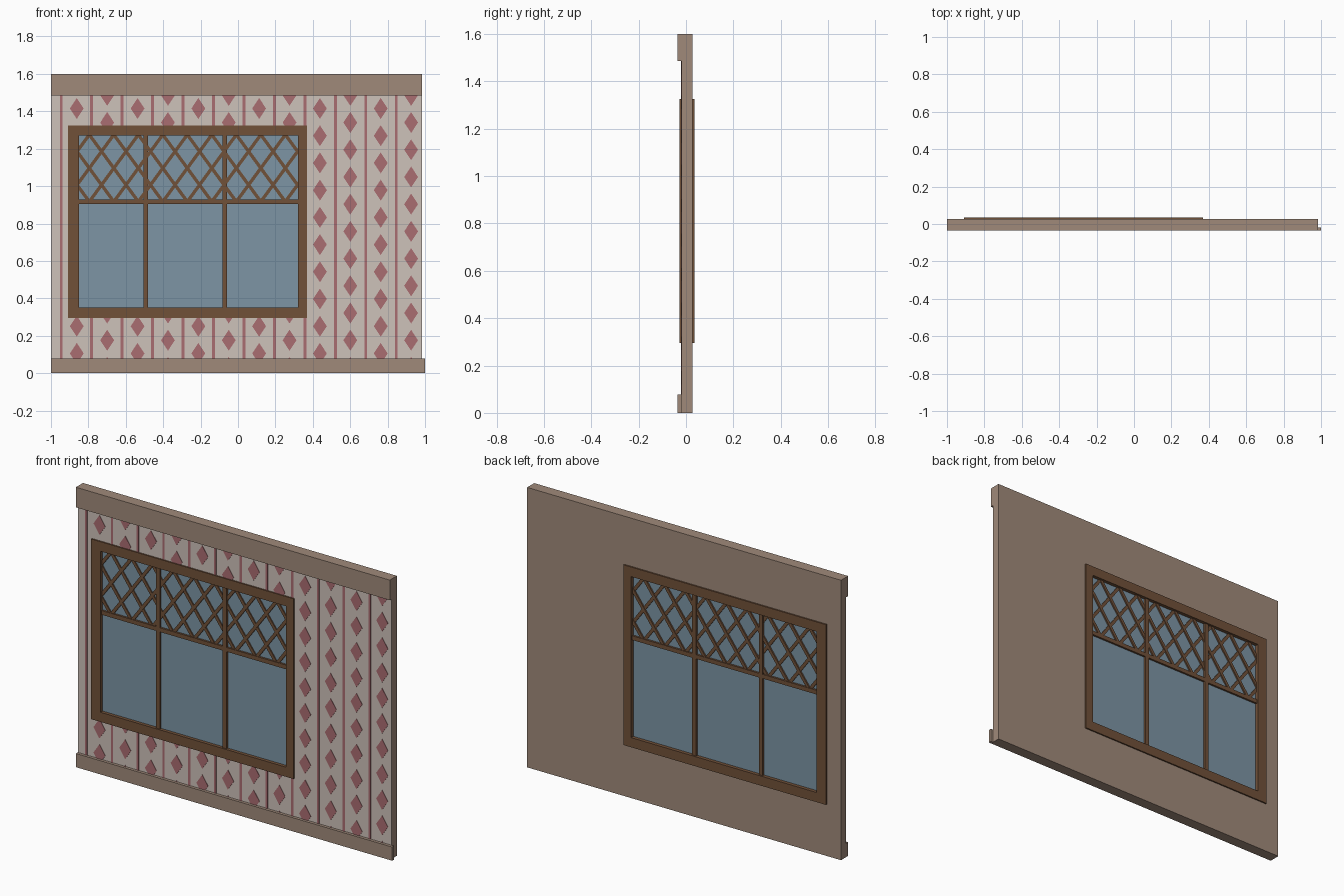
import bpy, bmesh

if "Cube" in bpy.data.objects:
    bpy.data.objects.remove(bpy.data.objects["Cube"])

def mat(name, r, g, b):
    lin = lambda c: ((c / 255 + 0.055) / 1.055) ** 2.4
    m = bpy.data.materials.new(name)
    m.diffuse_color = (lin(r), lin(g), lin(b), 1)
    m.use_nodes = True
    m.node_tree.nodes["Principled BSDF"].inputs["Base Color"].default_value = m.diffuse_color
    return m

TAUPE = mat("taupe_trim", 160, 138, 122)
PAPER = mat("pale_wallpaper", 206, 194, 186)
ROSE = mat("rose_pattern", 170, 109, 113)
WOOD = mat("brown_wood", 113, 81, 57)
GLASS = mat("blue_glass", 125, 149, 165)

def finish(bm, name, *mats):
    bmesh.ops.recalc_face_normals(bm, faces=bm.faces)
    me = bpy.data.meshes.new(name)
    bm.to_mesh(me)
    bm.free()
    for m in mats:
        me.materials.append(m)
    ob = bpy.data.objects.new(name, me)
    bpy.context.collection.objects.link(ob)
    return ob

def prism(bm, pts, y0, y1):
    """Extrude an x-z outline from y0 to y1."""
    a = [bm.verts.new((x, y0, z)) for x, z in pts]
    b = [bm.verts.new((x, y1, z)) for x, z in pts]
    bm.faces.new(a)
    bm.faces.new(b[::-1])
    n = len(pts)
    for i in range(n):
        j = (i + 1) % n
        bm.faces.new((a[i], b[i], b[j], a[j]))

def rect(x0, x1, z0, z1):
    return [(x0, z0), (x1, z0), (x1, z1), (x0, z1)]

def box(name, m, x0, x1, z0, z1, y0, y1):
    bm = bmesh.new()
    prism(bm, rect(x0, x1, z0, z1), y0, y1)
    return finish(bm, name, m)

def ring(name, outer, inner, y0, y1, *mats):
    """Rectangular slab with a rectangular opening."""
    bm = bmesh.new()
    loops = [[bm.verts.new((x, y, z)) for x, z in rect(*r)]
             for r, y in ((outer, y0), (inner, y0), (inner, y1), (outer, y1))]
    for k in range(4):
        p, q = loops[k], loops[(k + 1) % 4]
        for i in range(4):
            j = (i + 1) % 4
            bm.faces.new((p[i], p[j], q[j], q[i]))
    return finish(bm, name, *mats)

# wall with window opening, wallpaper on the front faces
FRONT, BACK = -0.019, 0.028
wall = ring("wall", (-1, 0.985, 0, 1.6), (-0.88, 0.345, 0.32, 1.3), FRONT, BACK, TAUPE, PAPER)
for p in wall.data.polygons:
    p.material_index = 1 if p.normal.y < -0.5 else 0

# top and bottom trim
box("top_trim", TAUPE, -1, 0.985, 1.485, 1.6, -0.036, FRONT)
box("baseboard", TAUPE, -1, 1.0, 0, 0.078, -0.036, FRONT)

# wallpaper pattern: clear height bands in each column
def bands(x):
    if -0.91 < x < 0.37:
        return [(0.075, 0.3), (1.32, 1.488)]
    return [(0.075, 1.488)]

def diamond(cx, cz, lo, hi, hw=0.037, hh=0.056):
    """Diamond outline clipped to lo..hi in height."""
    zs = sorted({min(max(z, lo), hi) for z in (cz - hh, cz, cz + hh)})
    if len(zs) < 2 or zs[-1] - zs[0] < 0.002:
        return None
    w = [hw * max(0, 1 - abs(z - cz) / hh) for z in zs]
    right = [(cx + d, z) for d, z in zip(w, zs)]
    left = [(cx - d, z) for d, z in zip(w, zs) if d > 1e-5]
    return right + left[::-1]

stripes, diamonds = bmesh.new(), bmesh.new()
for i in range(12):
    sx, dx = -0.946 + i * 0.163, -0.862 + i * 0.1625
    for lo, hi in bands(sx):
        prism(stripes, rect(sx - 0.007, sx + 0.007, lo, hi), FRONT - 0.002, FRONT + 0.001)
    for lo, hi in bands(dx):
        for k in range(-1, 11):
            pts = diamond(dx, (1.34 if i % 2 else 1.415) - k * 0.1455, lo, hi)
            if pts:
                prism(diamonds, pts, FRONT - 0.002, FRONT + 0.001)
finish(stripes, "wallpaper_stripes", ROSE)
finish(diamonds, "wallpaper_diamonds", ROSE)

# window frame, glass, mullions and transom
X0, X1, Z0, Z1 = -0.85, 0.322, 0.35, 1.27
ring("window_frame", (-0.91, 0.37, 0.295, 1.325), (X0, X1, Z0, Z1), -0.027, 0.036, WOOD)
box("window_glass", GLASS, X0 - 0.01, X1 + 0.01, Z0 - 0.01, Z1 + 0.01, -0.008, 0.016)
for n, x in (("left", -0.492), ("right", -0.071)):
    box(n + "_mullion", WOOD, x - 0.012, x + 0.012, Z0, Z1, -0.020, 0.028)
box("transom", WOOD, X0, X1, 0.905, 0.929, -0.019, 0.027)

# diagonal lattice in the upper panes
lattice = bmesh.new()
LOW, HIGH, PITCH, W = 0.917, 1.275, 0.131, 0.011
for s, off in ((1, 0.0), (-1, 0.002)):
    run = s * 2 * PITCH
    for i in range(-3, 13):
        c = -0.795 + i * PITCH
        ts = sorted(((X0 - 0.01 - c) / run, (X1 + 0.01 - c) / run))
        t0, t1 = max(0, ts[0]), min(1, ts[1])
        if t1 - t0 < 0.02:
            continue
        xa, xb = c + run * t0, c + run * t1
        za, zb = HIGH - (HIGH - LOW) * t0, HIGH - (HIGH - LOW) * t1
        prism(lattice, [(xa - W, za), (xa + W, za), (xb + W, zb), (xb - W, zb)],
              -0.014 - off, 0.022 + off)
finish(lattice, "window_lattice", WOOD)
